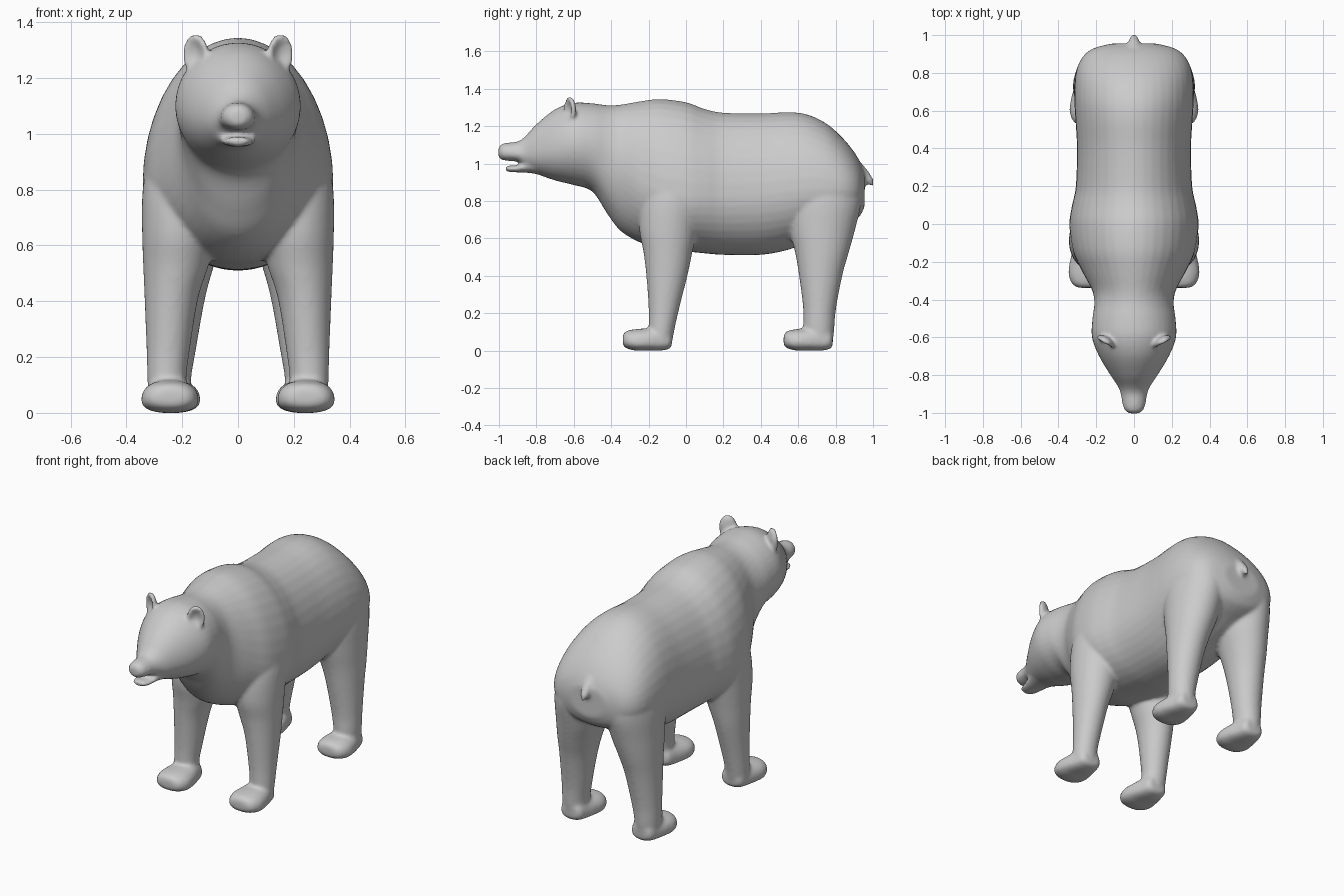
import bpy, bmesh
from math import sin, cos, pi, copysign
from mathutils import Vector, Matrix

bm = bmesh.new()


def smooth_rows(rows, steps=4):
    """Catmull-Rom interpolation between rows of numbers."""
    out = []
    for i in range(len(rows) - 1):
        p = [rows[max(0, min(len(rows) - 1, i + k))] for k in (-1, 0, 1, 2)]
        for s in range(steps):
            t = s / steps
            out.append([0.5 * (2 * b + (c - a) * t + (2 * a - 5 * b + 4 * c - d) * t * t
                               + (3 * b - a - 3 * c + d) * t ** 3) for a, b, c, d in zip(*p)])
    return out + [list(rows[-1])]


def skin(rings):
    """Closed tube through rings of points."""
    loops = [[bm.verts.new(p) for p in r] for r in rings]
    n = len(loops[0])
    for a, b in zip(loops, loops[1:]):
        for i in range(n):
            bm.faces.new((a[i], a[(i + 1) % n], b[(i + 1) % n], b[i]))
    bm.faces.new(loops[0])
    bm.faces.new(loops[-1][::-1])


def spow(v, e):
    return copysign(abs(v) ** e, v)


def loft_y(rows, cx=0.0, e=1.0, n=40):
    """Rows (y, bottom, widest z, top, half width): upright sections along y."""
    rings = []
    for y, lo, mid, hi, w in smooth_rows(rows):
        ring = []
        for i in range(n):
            c, s = spow(cos(2 * pi * i / n), e), spow(sin(2 * pi * i / n), e)
            ring.append((cx + w * c, y, mid + s * ((hi - mid) if s > 0 else (mid - lo))))
        rings.append(ring)
    skin(rings)


def loft_z(rows, side, n=32):
    """Rows (z, y front, y back, x inner, x outer): flat sections up a leg."""
    rings = []
    for z, y0, y1, x0, x1 in smooth_rows(rows):
        rings.append([(side * ((x0 + x1) / 2 + (x1 - x0) / 2 * cos(2 * pi * i / n)),
                       (y0 + y1) / 2 + (y1 - y0) / 2 * sin(2 * pi * i / n), z) for i in range(n)])
    skin(rings)


# Head, neck and torso
loft_y([
    (-1.003, 1.035, 1.06, 1.085, 0.025),
    (-0.985, 1.02, 1.06, 1.105, 0.05),
    (-0.95, 1.015, 1.055, 1.112, 0.062),
    (-0.90, 1.01, 1.05, 1.118, 0.070),
    (-0.86, 0.975, 1.05, 1.145, 0.085),
    (-0.80, 0.945, 1.06, 1.21, 0.125),
    (-0.70, 0.91, 1.08, 1.29, 0.185),
    (-0.60, 0.885, 1.10, 1.325, 0.223),
    (-0.50, 0.85, 1.09, 1.322, 0.220),
    (-0.42, 0.73, 1.05, 1.312, 0.210),
    (-0.35, 0.64, 0.98, 1.315, 0.222),
    (-0.25, 0.58, 0.90, 1.332, 0.275),
    (-0.14, 0.545, 0.85, 1.345, 0.325),
    (0.00, 0.53, 0.82, 1.328, 0.342),
    (0.10, 0.52, 0.82, 1.292, 0.328),
    (0.20, 0.512, 0.82, 1.272, 0.308),
    (0.40, 0.512, 0.83, 1.268, 0.302),
    (0.55, 0.54, 0.85, 1.275, 0.310),
    (0.65, 0.58, 0.86, 1.262, 0.316),
    (0.75, 0.62, 0.86, 1.215, 0.314),
    (0.83, 0.66, 0.86, 1.145, 0.300),
    (0.89, 0.69, 0.86, 1.075, 0.268),
    (0.93, 0.72, 0.86, 1.01, 0.215),
    (0.955, 0.77, 0.87, 0.95, 0.12),
])

# Lower jaw
loft_y([
    (-0.965, 0.962, 0.975, 0.988, 0.03),
    (-0.945, 0.955, 0.972, 0.990, 0.047),
    (-0.90, 0.953, 0.975, 0.992, 0.06),
    (-0.84, 0.950, 0.99, 1.02, 0.075),
    (-0.75, 0.935, 1.00, 1.05, 0.11),
])

# Tail
loft_y([
    (0.91, 0.95, 0.99, 1.03, 0.045),
    (0.945, 0.91, 0.955, 0.995, 0.035),
    (0.975, 0.885, 0.925, 0.96, 0.026),
    (1.0, 0.88, 0.90, 0.92, 0.016),
], n=16)

FRONT_LEG = [
    (0.04, -0.20, -0.075, 0.175, 0.322),
    (0.12, -0.20, -0.06, 0.185, 0.325),
    (0.23, -0.20, -0.035, 0.172, 0.328),
    (0.41, -0.213, 0.01, 0.143, 0.335),
    (0.53, -0.228, 0.035, 0.105, 0.340),
    (0.65, -0.25, 0.06, 0.08, 0.344),
    (0.80, -0.24, 0.08, 0.08, 0.342),
    (0.95, -0.19, 0.05, 0.10, 0.315),
]
HIND_LEG = [
    (0.04, 0.65, 0.785, 0.165, 0.312),
    (0.12, 0.628, 0.793, 0.168, 0.318),
    (0.23, 0.626, 0.803, 0.150, 0.320),
    (0.41, 0.603, 0.838, 0.118, 0.322),
    (0.53, 0.582, 0.872, 0.085, 0.323),
    (0.65, 0.55, 0.905, 0.045, 0.322),
    (0.80, 0.53, 0.938, 0.02, 0.316),
    (0.95, 0.56, 0.925, 0.03, 0.290),
]
FOOT = [
    (0.00, 0.03, 0.05, 0.085, 0.05),
    (0.02, 0.012, 0.05, 0.105, 0.083),
    (0.07, 0.0, 0.045, 0.115, 0.103),
    (0.13, 0.0, 0.045, 0.12, 0.098),
    (0.20, 0.0, 0.045, 0.13, 0.080),
    (0.245, 0.008, 0.05, 0.12, 0.068),
    (0.262, 0.025, 0.055, 0.10, 0.045),
]

for side in (-1, 1):
    # Legs and feet
    loft_z(FRONT_LEG, side)
    loft_z(HIND_LEG, side)
    for toe, cx in ((-0.338, 0.244), (0.522, 0.238)):
        loft_y([(toe + r[0],) + r[1:] for r in FOOT], side * cx, e=0.85, n=28)
    # Ears, hollowed on the front face
    ear = bmesh.ops.create_uvsphere(bm, u_segments=24, v_segments=16, radius=1)["verts"]
    place = Matrix.Translation((side * 0.152, -0.622, 1.285)) @ Matrix.Rotation(side * 0.5, 4, 'Z')
    for v in ear:
        r2 = v.co.x ** 2 + v.co.z ** 2
        y = v.co.y * 0.028
        if y < 0:
            y += 0.036 * max(0, 1 - 1.4 * r2)
        v.co = place @ Vector((v.co.x * 0.052, y, v.co.z * 0.075))

bmesh.ops.recalc_face_normals(bm, faces=bm.faces)
mesh = bpy.data.meshes.new("bear")
bm.to_mesh(mesh)
bm.free()
bear = bpy.data.objects.new("bear", mesh)
bpy.context.collection.objects.link(bear)

# Fuse the parts into one skin and soften the joins
fuse = bear.modifiers.new("fuse", 'REMESH')
fuse.mode = 'VOXEL'
fuse.voxel_size = 0.01
fuse.use_smooth_shade = True
soft = bear.modifiers.new("soften", 'SMOOTH')
soft.factor = 0.5
soft.iterations = 8
bpy.context.view_layer.objects.active = bear
bear.select_set(True)
bpy.ops.object.convert(target='MESH')
bpy.ops.object.shade_smooth()
